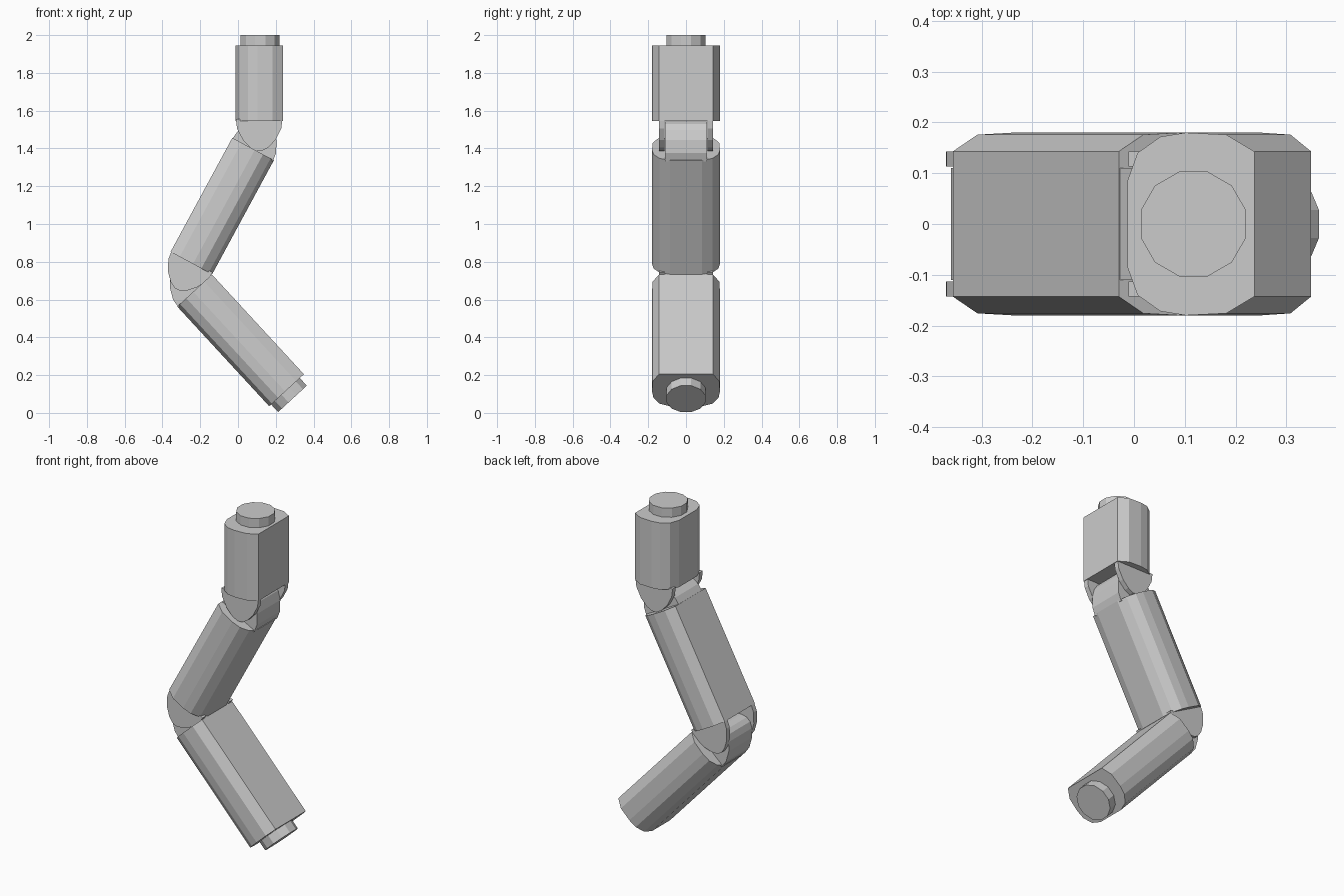
import bpy, bmesh, math
from mathutils import Vector

if "Cube" in bpy.data.objects:
    bpy.data.objects.remove(bpy.data.objects["Cube"])

Y = Vector((0, 1, 0))


def loft(name, bottom, top):
    """Closed prism between two matching loops of points."""
    bm = bmesh.new()
    a = [bm.verts.new(p) for p in bottom]
    b = [bm.verts.new(p) for p in top]
    n = len(a)
    bm.faces.new(a[::-1])
    bm.faces.new(b)
    for i in range(n):
        j = (i + 1) % n
        bm.faces.new((a[i], a[j], b[j], b[i]))
    bmesh.ops.recalc_face_normals(bm, faces=bm.faces[:])
    me = bpy.data.meshes.new(name)
    bm.to_mesh(me)
    bm.free()
    ob = bpy.data.objects.new(name, me)
    bpy.context.collection.objects.link(ob)
    return ob


# half cross-section: (thickness, y), flat back at +, rounded face at -
HALF = [(0.125, 0.143), (0.07, 0.176), (-0.01, 0.18), (-0.06, 0.172),
        (-0.105, 0.14), (-0.125, 0.085)]
SECTION = HALF + [(u, -v) for u, v in reversed(HALF)]

# half joint outline: (depth, half width)
JOINT = [(-0.01, 0.123), (0.04, 0.117), (0.10, 0.086), (0.14, 0.048), (0.158, 0.015)]
OUTLINE = JOINT + [(d, -w) for d, w in reversed(JOINT)]


def segment(name, start, end, flat):
    p, q, u = (Vector((c[0], 0, c[1])) for c in (start, end, flat))
    a = (q - p).normalized()
    u = (u - a * u.dot(a)).normalized()
    ring = [u * s + Y * t for s, t in SECTION]
    loft(name, [p + r for r in ring], [q + r for r in ring])
    return p, q, a, u


def joint(name, origin, axis, side, y0, y1):
    pts = [origin + axis * d + side * w for d, w in OUTLINE]
    loft(name, [p + Y * y0 for p in pts], [p + Y * y1 for p in pts])


def lugs(name, origin, axis, side):
    for label, s in (("front", -1), ("back", 1)):
        joint(f"{name}_{label}", origin, axis, side, s * 0.113, s * 0.143)


def peg(name, origin, axis, side, length):
    ring = [(side * math.cos(t) + Y * math.sin(t)) * 0.107
            for t in (math.tau * (i + 0.5) / 12 for i in range(12))]
    loft(name, [origin + r - axis * 0.01 for r in ring],
         [origin + r + axis * length for r in ring])


# three limb segments
up = segment("upper_segment", (0.112, 1.545), (0.112, 1.945), (1, 0))
mid = segment("middle_segment", (-0.247, 0.793), (0.08, 1.397), (-0.881, 0.473))
low = segment("lower_segment", (0.257, 0.12), (-0.23, 0.648), (0.734, 0.679))

# forked lugs under the upper and middle segments
lugs("upper_lug", up[0], -up[2], up[3])
lugs("middle_lug", mid[0], -mid[2], mid[3])

# tongues that sit between the lugs
joint("middle_tongue", mid[1], mid[2], mid[3], -0.11, 0.11)
joint("lower_tongue", low[1], low[2], low[3], -0.11, 0.11)

# end pegs
peg("top_peg", up[1] + up[3] * 0.005, up[2], up[3], 0.055)
peg("bottom_peg", low[0] - low[3] * 0.008, -low[2], low[3], 0.055)
